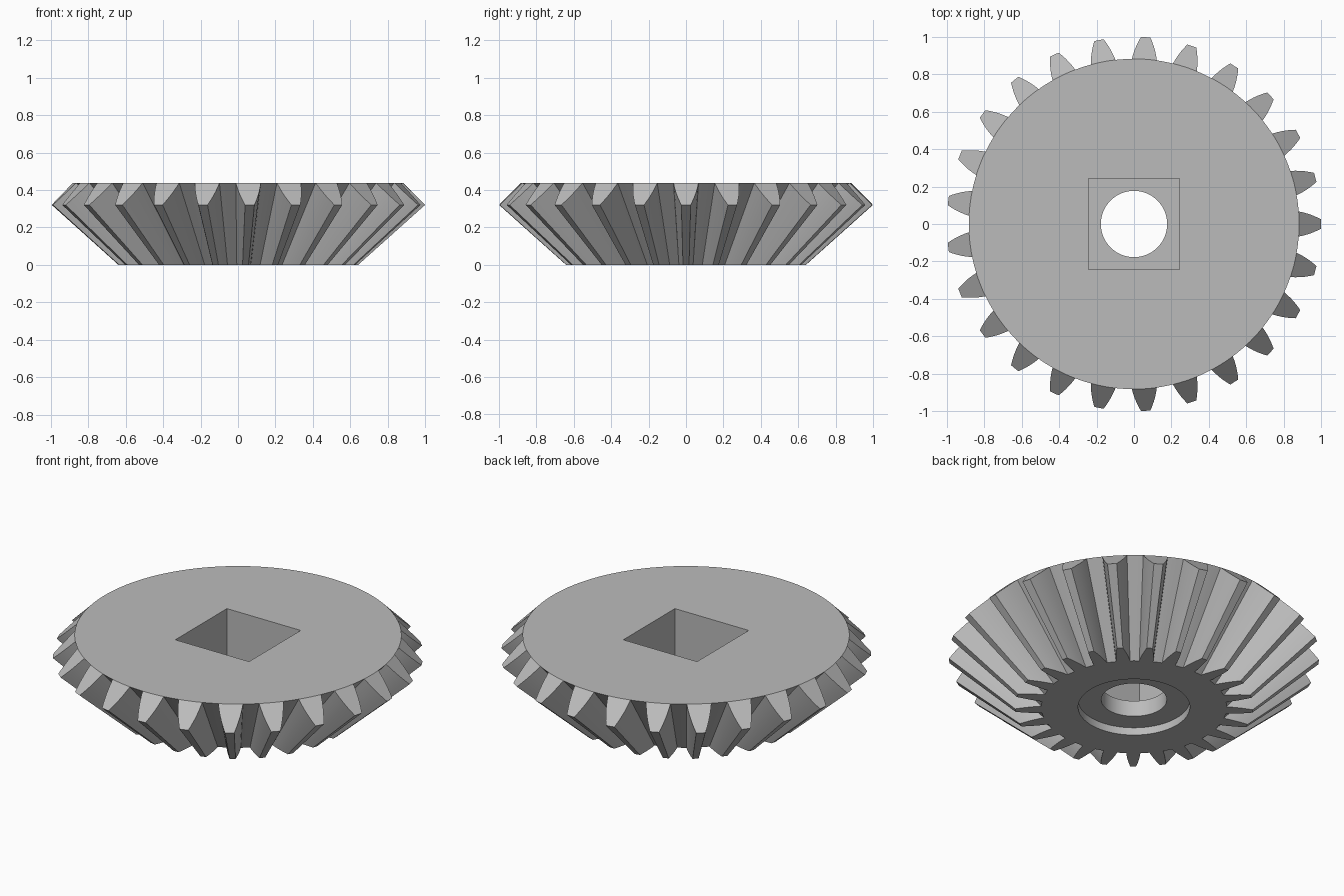
import bpy
import bmesh
from math import sin, cos, pi, tau
from mathutils import Vector

cube = bpy.data.objects.get("Cube")
if cube:
    bpy.data.objects.remove(cube, do_unlink=True)

TEETH = 25
TOP, ROOT_R = 0.4385, 0.882
APEX = -0.574                 # all tooth lines converge here
FLANK = [(0.882, 0.067), (0.905, 0.062), (0.93, 0.055),
         (0.955, 0.046), (0.98, 0.035), (1.0, 0.025)]   # radius, half width
STEPS = 4                     # arc pieces under a tooth and in a gap

steel = bpy.data.materials.new("grey steel")
steel.use_nodes = True
grey = (0.5, 0.5, 0.5, 1)
steel.diffuse_color = grey
steel.node_tree.nodes["Principled BSDF"].inputs["Base Color"].default_value = grey

bm = bmesh.new()


def back_point(radius, angle):
    """Point on the conical back face of the teeth."""
    return Vector((radius * cos(angle), radius * sin(angle), TOP - (radius - ROOT_R)))


def to_base(p):
    """Slide a point along its line to the apex, down to the ground plane."""
    k = -APEX / (p.z - APEX)
    return Vector((p.x * k, p.y * k, 0))


def ring(radius, z, n=96, turn=0.0):
    return [bm.verts.new((radius * cos(turn + tau * i / n),
                          radius * sin(turn + tau * i / n), z)) for i in range(n)]


def loft(a, b):
    for i in range(len(a)):
        j = (i + 1) % len(a)
        bm.faces.new((a[i], a[j], b[j], b[i]))


def edge_between(a, b):
    return bm.edges.get((a, b)) or bm.edges.new((a, b))


def fill(outer, inner, normal):
    """Flat face between an outer outline and a hole."""
    edges = [edge_between(l[i - 1], l[i]) for l in (outer, inner) for i in range(len(l))]
    bmesh.ops.triangle_fill(bm, edges=edges, use_beauty=True, normal=normal)


# Toothed outline, end faces of the teeth, and rim of the top disc
outline, rim = [], []
pitch = tau / TEETH
half = FLANK[0][1] / ROOT_R
for t in range(TEETH):
    mid = t * pitch
    rise = [bm.verts.new(back_point(r, mid - w / r)) for r, w in FLANK]
    fall = [bm.verts.new(back_point(r, mid + w / r)) for r, w in reversed(FLANK)]
    under = [bm.verts.new(back_point(ROOT_R, mid - half + 2 * half * i / STEPS))
             for i in range(1, STEPS)]
    gap = [bm.verts.new(back_point(ROOT_R, mid + half + (pitch - 2 * half) * i / STEPS))
           for i in range(1, STEPS)]
    bm.faces.new(rise + fall + under[::-1])
    outline += rise + fall + gap
    rim += [rise[0]] + under + [fall[-1]] + gap

# Tapered tooth flanks and root cone
base = [bm.verts.new(to_base(v.co)) for v in outline]
loft(outline, base)

# Square pocket, round bore and shallow recess underneath
pocket_r, floor, recess = 0.243 * 2 ** 0.5, 0.14, 0.045
pocket_top = ring(pocket_r, TOP, 4, pi / 4)
pocket_floor = ring(pocket_r, floor, 4, pi / 4)
bore_top, bore_low = ring(0.177, floor), ring(0.177, recess)
recess_top, recess_low = ring(0.302, recess), ring(0.302, 0)
loft(pocket_top, pocket_floor)
loft(bore_top, bore_low)
loft(recess_top, recess_low)

# Flat faces
up, down = Vector((0, 0, 1)), Vector((0, 0, -1))
fill(rim, pocket_top, up)
fill(pocket_floor, bore_top, up)
fill(recess_top, bore_low, down)
fill(base, recess_low, down)

bmesh.ops.recalc_face_normals(bm, faces=bm.faces[:])
mesh = bpy.data.meshes.new("bevel_gear")
bm.to_mesh(mesh)
bm.free()
mesh.materials.append(steel)
gear = bpy.data.objects.new("bevel_gear", mesh)
bpy.context.collection.objects.link(gear)

bpy.ops.object.select_all(action="DESELECT")
gear.select_set(True)
bpy.context.view_layer.objects.active = gear
bpy.ops.object.shade_smooth_by_angle(angle=pi / 9)
